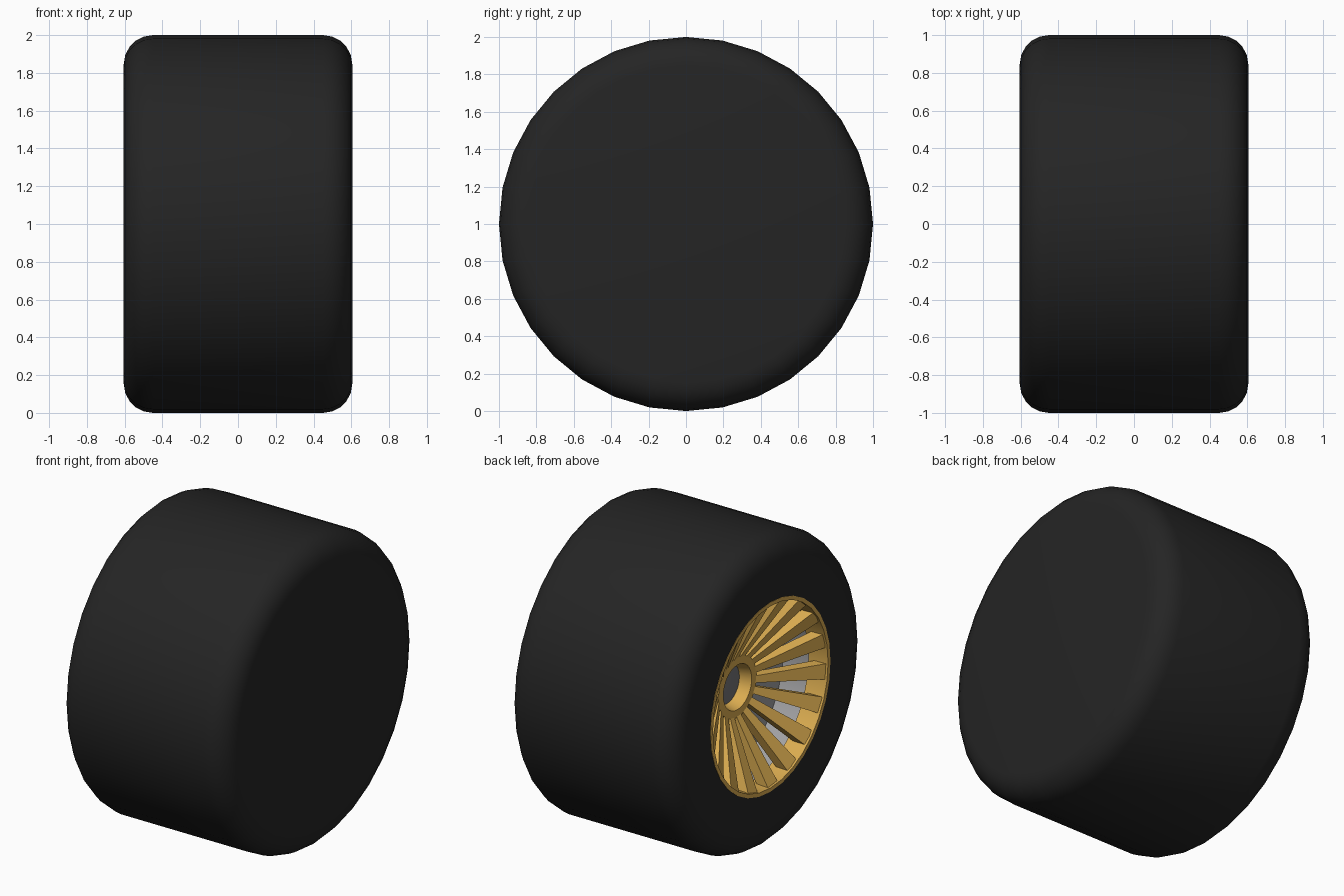
import bpy, bmesh, math
from mathutils import Vector

if "Cube" in bpy.data.objects:
    bpy.data.objects.remove(bpy.data.objects["Cube"])

SIDES = 32
CENTRE_Z = 1.0


def material(name, rgb):
    m = bpy.data.materials.new(name)
    m.diffuse_color = (*rgb, 1)
    m.use_nodes = True
    m.node_tree.nodes["Principled BSDF"].inputs["Base Color"].default_value = m.diffuse_color
    return m


RUBBER = material("black_rubber", (0.018, 0.018, 0.018))
GOLD = material("gold_metal", (0.70, 0.41, 0.08))
GREY = material("grey_metal", (0.36, 0.36, 0.37))
DARK = material("dark_grey_metal", (0.18, 0.18, 0.19))


def finish(bm, name, mat, smooth=None):
    bmesh.ops.remove_doubles(bm, verts=bm.verts, dist=1e-5)
    bmesh.ops.recalc_face_normals(bm, faces=bm.faces)
    me = bpy.data.meshes.new(name)
    bm.to_mesh(me)
    bm.free()
    me.materials.append(mat)
    ob = bpy.data.objects.new(name, me)
    bpy.context.collection.objects.link(ob)
    if smooth:
        bpy.ops.object.select_all(action='DESELECT')
        ob.select_set(True)
        bpy.context.view_layer.objects.active = ob
        bpy.ops.object.shade_smooth_by_angle(angle=math.radians(smooth))
    return ob


def lathe(name, profile, mat, closed=False, sides=SIDES, smooth=35):
    """Spin (x, radius) points about the axle."""
    bm = bmesh.new()
    rings = []
    for x, r in profile:
        if r < 1e-6:
            rings.append([bm.verts.new((x, 0, CENTRE_Z))] * sides)
        else:
            rings.append([bm.verts.new((x, r * math.sin(2 * math.pi * i / sides),
                                        CENTRE_Z + r * math.cos(2 * math.pi * i / sides)))
                          for i in range(sides)])
    pairs = list(zip(rings, rings[1:]))
    if closed:
        pairs.append((rings[-1], rings[0]))
    for a, b in pairs:
        for i in range(sides):
            j = (i + 1) % sides
            quad = list(dict.fromkeys((a[i], a[j], b[j], b[i])))
            bm.faces.new(quad)
    return finish(bm, name, mat, smooth)


# Tyre: rounded shoulders, open on the rim side, closed on the inner side
W, R, C, STEPS = 0.605, 1.0, 0.155, 5
arc = [(C * math.cos(math.pi / 2 * k / STEPS), C * math.sin(math.pi / 2 * k / STEPS))
       for k in range(STEPS + 1)]
tyre = [(-0.46, 0.615), (-W, 0.615)]
tyre += [(-W + C - a, R - C + b) for a, b in arc]
tyre += [(W - C + a, R - C + b) for a, b in reversed(arc)]
tyre += [(W, 0)]
lathe("tyre", tyre, RUBBER)

# Rim lip and gold outer barrel
lathe("rim_ring", [(-0.607, 0.615), (-0.607, 0.59), (-0.47, 0.585), (-0.47, 0.615)],
      GOLD, closed=True)

# Grey inner barrel and backing disc
lathe("inner_barrel", [(-0.47, 0.60), (-0.28, 0.60), (-0.28, 0.0)], GREY)

# Hub ring with a dark axle cap behind it
lathe("hub_ring", [(-0.37, 0.195), (-0.37, 0.145), (-0.29, 0.125), (-0.29, 0.195)],
      GOLD, closed=True)
lathe("axle_cap", [(-0.285, 0.15), (-0.295, 0.13), (-0.295, 0.0)], DARK)

# Sloping spokes, widening from the hub to the rim
SPOKES = 18
bm = bmesh.new()
for k in range(SPOKES):
    t = math.radians(-6) + 2 * math.pi * k / SPOKES
    out = Vector((0, -math.cos(t), math.sin(t)))
    side = Vector((0, math.sin(t), math.cos(t)))
    ends = []
    for r, half, front, back in ((0.185, 0.022, -0.368, -0.30), (0.60, 0.05, -0.60, -0.52)):
        c = Vector((0, 0, CENTRE_Z)) + out * r
        ends.append([bm.verts.new(c + side * s * half + Vector((x, 0, 0)))
                     for s, x in ((-1, front), (1, front), (1, back), (-1, back))])
    a, b = ends
    bm.faces.new(a)
    bm.faces.new(b[::-1])
    for i in range(4):
        j = (i + 1) % 4
        bm.faces.new((a[i], b[i], b[j], a[j]))
finish(bm, "rim_spokes", GOLD)
